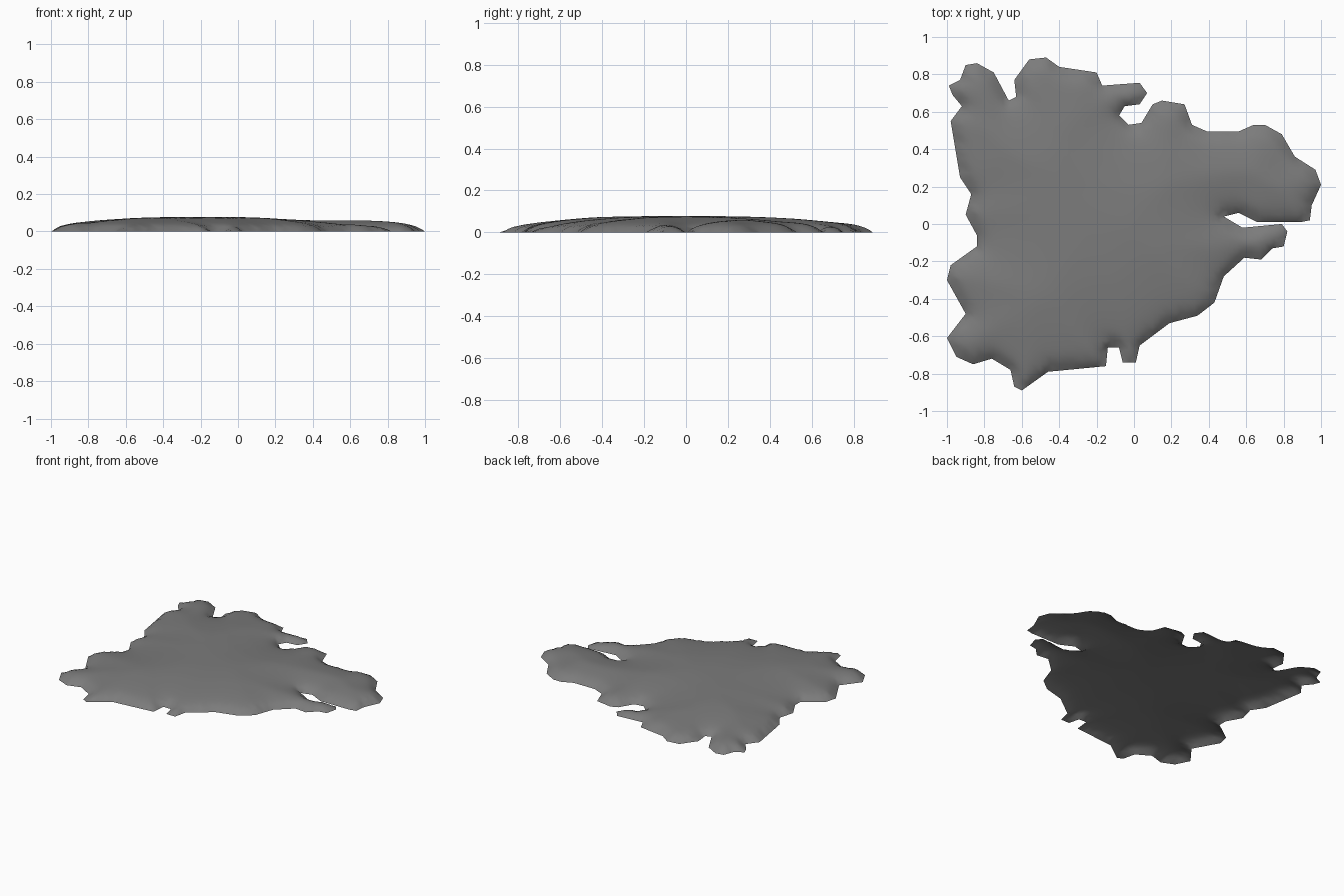
import bpy
import bmesh
from mathutils import Vector
from mathutils.geometry import delaunay_2d_cdt, intersect_point_line

if "Cube" in bpy.data.objects:
    bpy.data.objects.remove(bpy.data.objects["Cube"])

# Ragged outline of the spill, clockwise from the back left
OUTLINE = [
    (-.99, .74), (-.93, .77), (-.90, .85), (-.84, .86), (-.75, .81), (-.67, .66), (-.63, .68),
    (-.64, .77), (-.56, .88), (-.47, .89), (-.40, .84), (-.20, .81), (-.17, .74), (.03, .755),
    (.07, .70), (.03, .64), (-.05, .63), (-.08, .58), (-.03, .53), (.04, .54), (.10, .64),
    (.15, .66), (.27, .64), (.31, .53), (.39, .495), (.56, .495), (.64, .53), (.70, .53),
    (.79, .48), (.86, .36), (.97, .29), (1, .21), (.95, .10), (.94, .02), (.89, .01),
    (.66, .01), (.56, .06), (.48, .04), (.58, -.02), (.79, .0), (.82, -.04), (.80, -.12),
    (.74, -.13), (.68, -.19), (.59, -.18), (.48, -.28), (.43, -.42), (.34, -.49), (.19, -.53),
    (.03, -.65), (.01, -.74), (-.06, -.74), (-.08, -.66), (-.14, -.66), (-.15, -.76),
    (-.46, -.79), (-.60, -.89), (-.64, -.87), (-.66, -.78), (-.76, -.72), (-.86, -.75),
    (-.95, -.71), (-1, -.61), (-.90, -.48), (-1, -.30), (-.98, -.22), (-.84, -.12),
    (-.84, -.06), (-.90, .05), (-.87, .16), (-.93, .25), (-.98, .55), (-.92, .63), (-.97, .69)]

# Height against distance from the edge: steep rim, then a very shallow dome
PROFILE = [(0, 0), (.02, .02), (.05, .035), (.1, .046), (.2, .059), (.35, .072), (.5, .078), (.9, .08)]

corners = [Vector(p) for p in OUTLINE]
sides = list(zip(corners, corners[1:] + corners[:1]))


def edge_distance(p):
    best = 9.0
    for a, b in sides:
        q, t = intersect_point_line(p, a, b)
        q = a.lerp(b, min(max(t, 0), 1))
        best = min(best, (p - q).length)
    return best


def is_inside(p):
    hit = False
    for a, b in sides:
        if (a.y > p.y) != (b.y > p.y):
            if p.x < a.x + (p.y - a.y) / (b.y - a.y) * (b.x - a.x):
                hit = not hit
    return hit


def height(p):
    d = edge_distance(p)
    slope = 0.08 - 0.095 * max(0, abs(p.y) - 0.37)  # falls off to front and back
    for (d0, z0), (d1, z1) in zip(PROFILE, PROFILE[1:]):
        if d <= d1:
            return min(slope, z0 + (z1 - z0) * (d - d0) / (d1 - d0))
    return slope


# Outline points, subdivided evenly
rim = []
for a, b in sides:
    n = max(1, round((b - a).length / 0.03))
    rim += [a.lerp(b, i / n) for i in range(n)]

# Inner points: a regular grid clear of the rim
STEP = 0.025
inner = []
for i in range(-40, 41):
    for j in range(-36, 37):
        p = Vector((i * STEP, j * STEP))
        if is_inside(p) and edge_distance(p) > 0.014:
            inner.append(p)

loop = [(i, (i + 1) % len(rim)) for i in range(len(rim))]
pts, _, faces, *_ = delaunay_2d_cdt(rim + inner, loop, [], 1, 1e-5)

# Spill shell, open underneath
bm = bmesh.new()
verts = [bm.verts.new((p.x, p.y, height(p))) for p in pts]
for f in faces:
    bm.faces.new([verts[i] for i in f])
bm.normal_update()
for f in bm.faces:
    if f.normal.z < 0:
        f.normal_flip()
    f.smooth = True

# Relax the surface away from the rim
soft = [v for v in bm.verts if not v.is_boundary]
for _ in range(4):
    bmesh.ops.smooth_vert(bm, verts=soft, factor=0.5, use_axis_z=True)

mesh = bpy.data.meshes.new("puddle")
bm.to_mesh(mesh)
bm.free()
puddle = bpy.data.objects.new("puddle", mesh)
bpy.context.collection.objects.link(puddle)

# Dark grey liquid
dark = bpy.data.materials.new("dark_liquid")
dark.diffuse_color = (0.2, 0.2, 0.2, 1)
dark.use_nodes = True
dark.node_tree.nodes["Principled BSDF"].inputs["Base Color"].default_value = dark.diffuse_color
mesh.materials.append(dark)
